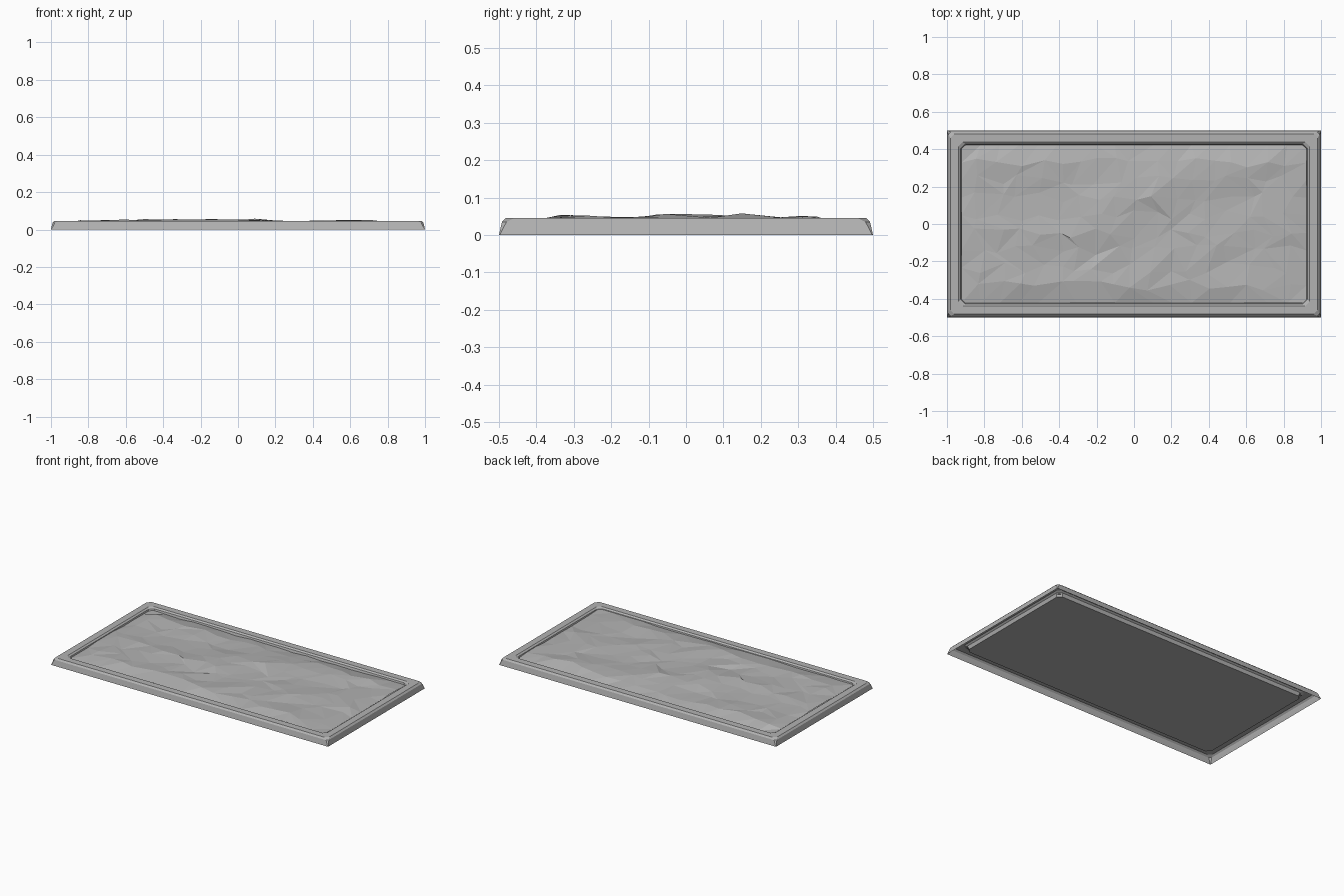
import bpy
import bmesh
import math
import random
from mathutils import Vector

random.seed(4)

cube = bpy.data.objects.get("Cube")
if cube:
    bpy.data.objects.remove(cube, do_unlink=True)

stone = bpy.data.materials.new("grey_stone")
stone.use_nodes = True
colour = (0.45, 0.45, 0.45, 1)
stone.diffuse_color = colour
stone.node_tree.nodes["Principled BSDF"].inputs["Base Color"].default_value = colour


def finish(bm, name):
    """Turn a bmesh into a flat-shaded, coloured object."""
    mesh = bpy.data.meshes.new(name)
    bm.to_mesh(mesh)
    bm.free()
    mesh.materials.append(stone)
    obj = bpy.data.objects.new(name, mesh)
    bpy.context.collection.objects.link(obj)
    return obj


def ring(bm, inset, cut, z):
    """Rectangle with cut corners, counter-clockwise from above."""
    x, y = 1 - inset, 0.5 - inset
    points = [(x, cut - y), (x, y - cut), (x - cut, y), (cut - x, y),
              (-x, y - cut), (-x, cut - y), (cut - x, -y), (x - cut, -y)]
    return [bm.verts.new((px, py, z)) for px, py in points]


# Frame: an open shell swept through outer wall, top and inner lip
bm = bmesh.new()
profile = [(0, 0.002, 0), (0.008, 0.012, 0.035), (0.018, 0.022, 0.045),
           (0.062, 0.022, 0.045), (0.073, 0.025, 0.037), (0.08, 0.025, 0.015)]
rings = [ring(bm, *step) for step in profile]
for low, high in zip(rings, rings[1:]):
    for i in range(8):
        j = (i + 1) % 8
        bm.faces.new((low[i], low[j], high[j], high[i]))
finish(bm, "frame")

# Flat panel beneath the ground
bm = bmesh.new()
bm.faces.new(reversed(ring(bm, 0.08, 0.025, 0.015)))
finish(bm, "base_panel")

# Crests of the uneven ground: start, end, height
ridges = [((-0.85, -0.1), (-0.1, -0.06), 0.017),
          ((-0.2, 0.04), (0.15, 0.17), 0.016),
          ((0.15, 0.17), (0.75, 0.33), 0.012),
          ((0.2, -0.2), (0.85, 0.0), 0.010),
          ((-0.75, -0.32), (0.1, -0.32), 0.016),
          ((0.1, -0.32), (0.7, -0.34), 0.008),
          ((-0.85, 0.31), (-0.5, 0.27), 0.012)]


def height(x, y):
    """Ridges are gentle behind the crest and steep in front."""
    p, h = Vector((x, y)), 0
    for start, end, rise in ridges:
        a, b = Vector(start), Vector(end)
        t = max(0, min(1, (p - a).dot(b - a) / (b - a).length_squared))
        offset = p - a.lerp(b, t)
        width = 0.16 if offset.y > 0 else 0.09
        h = max(h, rise * max(0, 1 - offset.length / width))
    return 0.038 + h + random.uniform(-0.004, 0.004)


# Ground: jittered triangles that dip at the border
bm = bmesh.new()
cols, rows = 18, 9
half_x, half_y = 0.922, 0.422
grid = []
for r in range(rows + 1):
    line = []
    for c in range(cols + 1):
        x = half_x * (2 * c / cols - 1)
        y = half_y * (2 * r / rows - 1)
        if c in (0, cols) or r in (0, rows):
            z = 0.033 + random.uniform(-0.004, 0.004)
            if r == rows:
                z -= 0.008
        else:
            x += random.uniform(-0.035, 0.035)
            y += random.uniform(-0.03, 0.03)
            z = height(x, y)
        line.append(bm.verts.new((x, y, z)))
    grid.append(line)
for r in range(rows):
    for c in range(cols):
        a, b = grid[r][c], grid[r][c + 1]
        d, e = grid[r + 1][c], grid[r + 1][c + 1]
        if random.random() < 0.65:
            bm.faces.new((a, b, e))
            bm.faces.new((a, e, d))
        else:
            bm.faces.new((a, b, d))
            bm.faces.new((b, e, d))
finish(bm, "uneven_ground")
